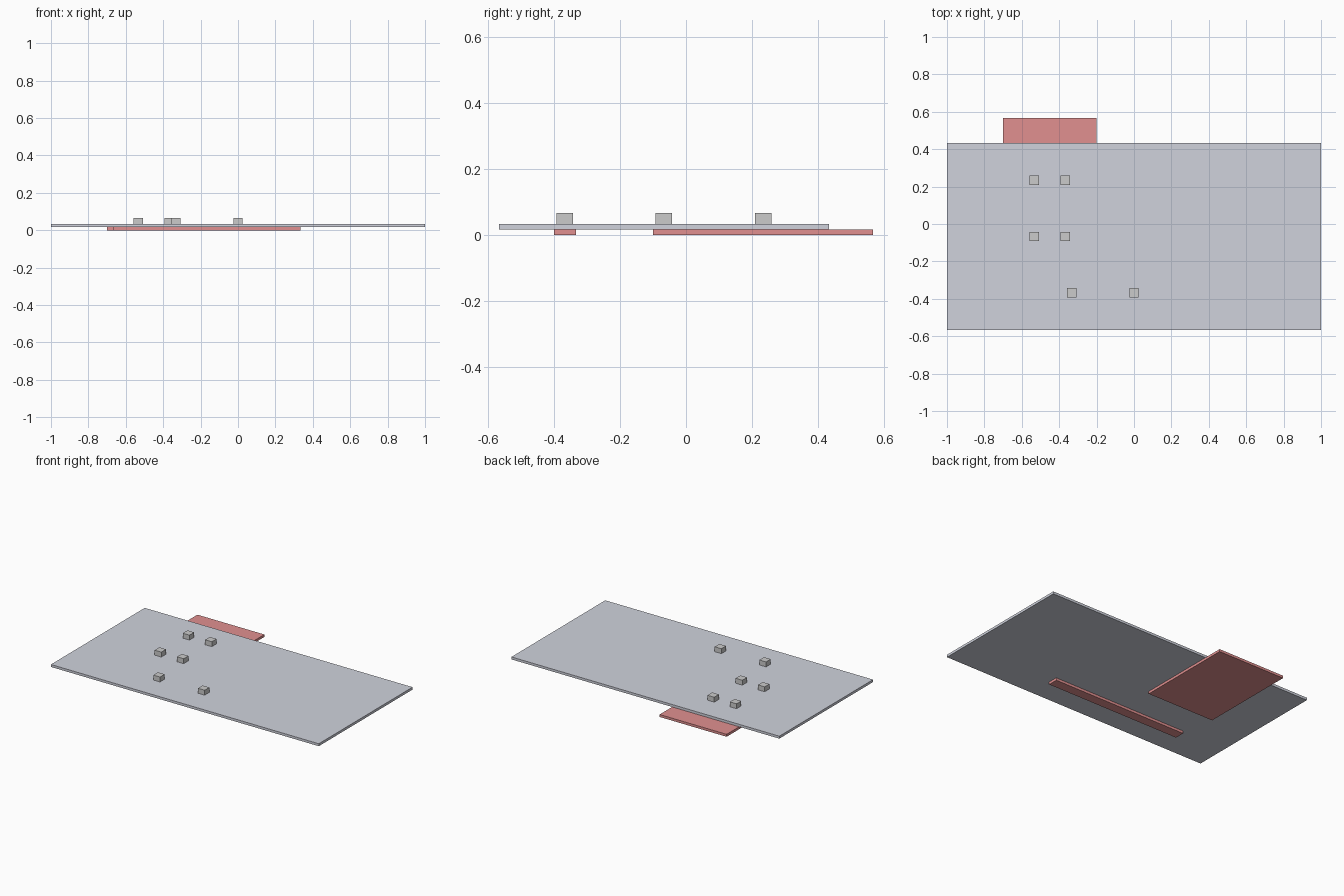
import bpy

if "Cube" in bpy.data.objects:
    bpy.data.objects.remove(bpy.data.objects["Cube"])


def material(name, rgb):
    mat = bpy.data.materials.new(name)
    mat.diffuse_color = (*rgb, 1)
    mat.use_nodes = True
    mat.node_tree.nodes["Principled BSDF"].inputs["Base Color"].default_value = mat.diffuse_color
    return mat


def box(name, x, y, z, mat=None):
    """Box spanning the given (low, high) ranges."""
    bpy.ops.mesh.primitive_cube_add(size=1, location=[sum(r) / 2 for r in (x, y, z)])
    ob = bpy.context.object
    ob.name = name
    ob.scale = [r[1] - r[0] for r in (x, y, z)]
    bpy.ops.object.transform_apply(location=False, rotation=False, scale=True)
    if mat:
        ob.data.materials.append(mat)
    return ob


T = 1 / 60  # sheet thickness
pale = material("pale_blue_grey", (0.63, 0.65, 0.72))
red = material("soft_red", (0.75, 0.28, 0.28))

# Main plate
box("plate", (-1, 1), (-0.5667, 0.4333), (T, 2 * T), pale)

# Red pieces under the plate
box("sliding_pad", (-0.7, -0.2), (-0.1, 0.5667), (0, T), red)
box("under_strip", (-0.6667, 0.3333), (-0.4, -0.3333), (0, T), red)

# Pairs of small blocks on top: centre x, half spacing, y
H = 0.025
for row, (cx, half, y) in enumerate([(-0.45, 0.0833, 0.2333),
                                     (-0.45, 0.0833, -0.0667),
                                     (-0.1667, 0.1667, -0.3667)], 1):
    for side, s in (("left", -1), ("right", 1)):
        x = cx + s * half
        box(f"block_row{row}_{side}", (x - H, x + H), (y - H, y + H), (2 * T, 4 * T))
